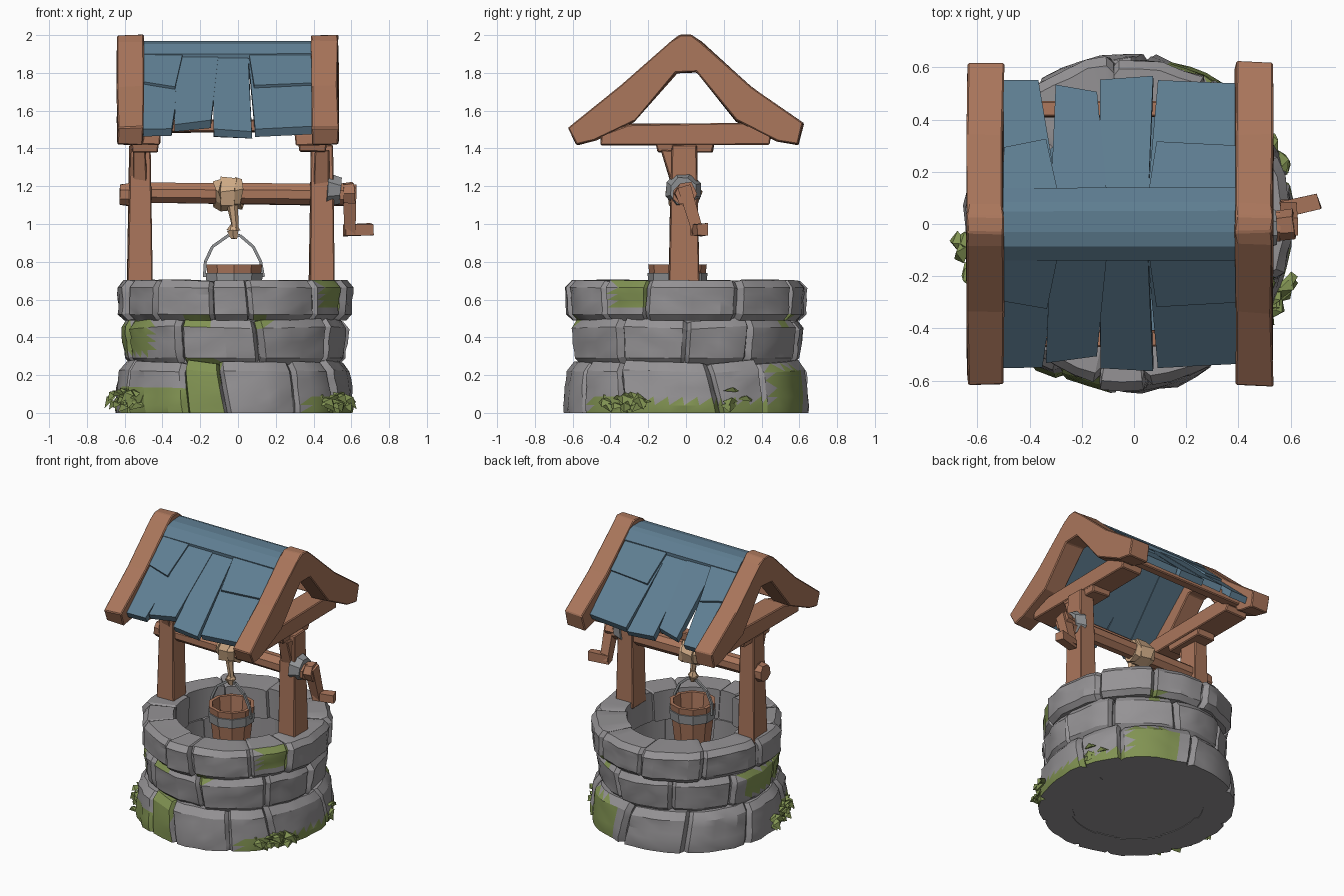
import bpy, bmesh, math, random
from mathutils import Vector, Matrix

random.seed(4)
if "Cube" in bpy.data.objects:
    bpy.data.objects.remove(bpy.data.objects["Cube"])


def material(name, *rgb):
    m = bpy.data.materials.new(name)
    m.use_nodes = True
    m.diffuse_color = (*rgb, 1)
    m.node_tree.nodes["Principled BSDF"].inputs["Base Color"].default_value = (*rgb, 1)
    return m


WOOD = material("warm_wood", 0.40, 0.18, 0.105)
SLATE = material("blue_boards", 0.115, 0.21, 0.29)
STONE = material("grey_stone", 0.30, 0.29, 0.30)
MOSS = material("moss_green", 0.22, 0.29, 0.085)
ROPE = material("tan_rope", 0.60, 0.39, 0.23)
METAL = material("dull_metal", 0.29, 0.30, 0.31)


def finish(name, bm, mats, bevel=0, jitter=0, smooth=0):
    for v in bm.verts:
        v.co += Vector([random.uniform(-jitter, jitter) for _ in range(3)])
    bmesh.ops.recalc_face_normals(bm, faces=bm.faces)
    me = bpy.data.meshes.new(name)
    bm.to_mesh(me)
    bm.free()
    ob = bpy.data.objects.new(name, me)
    bpy.context.collection.objects.link(ob)
    for m in mats:
        me.materials.append(m)
    if bevel:
        mod = ob.modifiers.new("worn_edges", "BEVEL")
        mod.width, mod.segments = bevel, 1
    if smooth:
        bpy.ops.object.select_all(action="DESELECT")
        ob.select_set(True)
        bpy.context.view_layer.objects.active = ob
        bpy.ops.object.shade_smooth_by_angle(angle=math.radians(smooth))


def loft(bm, rings, close=False):
    """Skin rings of points, capping the ends unless closed."""
    rows = [[bm.verts.new(p) for p in r] for r in rings]
    n = len(rows[0])
    pairs = list(zip(rows, rows[1:])) + ([(rows[-1], rows[0])] if close else [])
    for a, b in pairs:
        for i in range(n):
            j = (i + 1) % n
            bm.faces.new((a[i], a[j], b[j], b[i]))
    if not close:
        bm.faces.new(rows[0])
        bm.faces.new(rows[-1])


def prism(name, yz, x0, x1, mat, bevel=0.006, jitter=0.006):
    bm = bmesh.new()
    loft(bm, [[(x, y, z) for y, z in yz] for x in (x0, x1)])
    finish(name, bm, [mat], bevel, jitter)


def box(name, x, y, z, mat, top=1):
    cx, cy = sum(x) / 2, sum(y) / 2
    bm = bmesh.new()
    loft(bm, [[(cx + (a - cx) * s, cy + (b - cy) * s, h)
               for a, b in ((x[0], y[0]), (x[1], y[0]), (x[1], y[1]), (x[0], y[1]))]
              for h, s in ((z[0], 1), (z[1], top))])
    finish(name, bm, [mat], .006, .005)


def rod(name, points, radii, mat, sides=6, jitter=0.0):
    """Tapered rod along a chain of points."""
    bm = bmesh.new()
    for a, b, r, s in zip(points, points[1:], radii, radii[1:]):
        a, b = Vector(a), Vector(b)
        turn = (b - a).to_track_quat("Z", "Y").to_matrix().to_4x4()
        bmesh.ops.create_cone(bm, cap_ends=True, segments=sides, radius1=r, radius2=s,
                              depth=(b - a).length,
                              matrix=Matrix.Translation((a + b) / 2) @ turn
                              @ Matrix.Rotation(math.pi / sides, 4, "Z"))
    finish(name, bm, [mat], 0, jitter)


def around(r, degrees, z):
    """Point on the slightly oval wall; zero degrees is the front."""
    t = math.radians(degrees)
    return Vector((-.02 + .965 * r * math.sin(t), -r * math.cos(t), z))


def revolve(name, profile, mat, sides, centre):
    bm = bmesh.new()
    loft(bm, [[(centre[0] + r * math.sin(t), centre[1] - r * math.cos(t), z) for r, z in profile]
              for t in (math.tau * k / sides for k in range(sides))], close=True)
    bmesh.ops.remove_doubles(bm, verts=bm.verts, dist=1e-4)
    finish(name, bm, [mat])


# Moss patches: start angle, end angle, low z, high z
PATCHES = ((-75, -25, .004, .14), (-25, -7, .004, .3), (-108, -49, .31, .48), (49, 70, .55, .75),
           (-28, -13, .46, .52), (11, 18, .44, .52), (38, 62, .004, .09), (62, 136, .004, .06),
           (136, 165, .004, .24), (148, 157, .45, .52))


def stone_course(name, joints, z0, z1, r_low, r_high, inner, uneven):
    bm = bmesh.new()
    tilt = [random.uniform(-uneven, uneven) * 180 for _ in joints]
    for k, (a, b) in enumerate(zip(joints, joints[1:] + [joints[0] + 360])):
        grow, hole = random.uniform(-.014, .014), inner + random.uniform(-.02, .02)
        steps = max(2, round((b - a) / 8))
        stops = [0, .06] + [.06 + .88 * s / steps for s in range(1, steps)] + [.94, 1]
        slope = random.uniform(-uneven, uneven)
        rings = []
        for f in stops:
            end = f in (0, 1)
            dip = .03 if end else random.uniform(-.008, .008)
            top = z1 + slope * (f - .5) - (.008 if end else 0)
            low = z0 + (.008 if end and z0 else 0)
            pts = [(hole, 0), (r_low + grow - dip - (.03 if z0 else .008), 0)]
            for u in (.15, .32, .5, .66, .82):
                r = r_low + (r_high - r_low) * u + grow - dip
                pts.append((r + random.uniform(-.005, .005), u))
            pts += [(r_high + grow - dip - .035, 1), (hole, 1)]
            rings.append([around(r, a + (b - a) * f + (u - .5) * (
                tilt[k] * (1 - f) + tilt[(k + 1) % len(tilt)] * f), low + (top - low) * u)
                for r, u in pts])
        loft(bm, rings)
    bmesh.ops.triangulate(bm, faces=bm.faces)
    for face in bm.faces:
        c = face.calc_center_median()
        ang = math.degrees(math.atan2(c.x + .02, -c.y))
        if math.hypot(c.x, c.y) > .5 and any(
                (p <= ang <= q or p <= ang - 360 <= q) and lo <= c.z <= hi
                for p, q, lo, hi in PATCHES):
            face.material_index = 1
    finish(name, bm, [STONE, MOSS], smooth=22)


# Stone well wall
stone_course("lower_stones", [-25, -6, 32, 57, 104, 129, 175, 215, 255, 295],
             0, .27, .655, .625, .44, .035)
stone_course("middle_stones", [-30, 13, 56, 90, 123, 165, 205, 245, 285],
             .255, .495, .59, .615, .44, .035)
stone_course("rim_stones", [-44, -11, 7, 46, 70, 116, 150, 185, 225, 265, 290],
             .49, .702, .625, .635, .42, .012)
revolve("wall_core", [(0, .004), (.56, .004), (.535, .3), (.535, .6), (.45, .6), (.45, .03), (0, .03)],
        STONE, 24, (-.02, 0))
revolve("water", [(0, .22), (.46, .22), (.46, .24), (0, .24)], SLATE, 24, (-.02, 0))

# Leafy clumps drooping at the foot of the wall
bm = bmesh.new()
for centre, spread, count in ((-63, 17, 20), (58, 13, 15), (113, 7, 4), (-81, 5, 5)):
    for _ in range(count):
        t = centre + random.uniform(-spread, spread)
        base = around(random.uniform(.61, .645), t, random.uniform(.05, .13))
        out = (around(1, t, 0) - around(0, t, 0)).normalized()
        side = Vector((out.y, -out.x, 0))
        tip = base + out * random.uniform(.03, .075) + side * random.uniform(-.08, .08)
        tip.z = max(.004, base.z - random.uniform(.01, .09))
        mid = (base + tip) / 2
        rise = Vector((0, 0, .02)) + out * .025
        vs = [bm.verts.new(p) for p in (base, mid + side * .045, tip, mid - side * .045, mid + rise)]
        for i in range(4):
            bm.faces.new((vs[i], vs[(i + 1) % 4], vs[4]))
        bm.faces.new(vs[:4])
finish("leaf_clumps", bm, [MOSS])

# Timber frames: post, cap, tie beam, brace and rafter pair at each end
RAFTER = [(-.08, 1.97), (-.03, 2), (.03, 2), (.08, 1.97), (.34, 1.73), (.62, 1.53), (.595, 1.42),
          (.48, 1.44), (.27, 1.545), (.06, 1.8), (-.05, 1.8), (-.27, 1.545), (-.48, 1.44),
          (-.58, 1.42), (-.62, 1.51), (-.34, 1.73)]
for side, px, rx, tx in (("right", (-.585, -.455), (-.64, -.5), (-.58, -.415)),
                         ("left", (.375, .515), (.388, .53), (.305, .475))):
    box(side + "_post", px, (-.09, .07), (.66, 1.42), WOOD, top=.82)
    box(side + "_post_cap", (tx[0] + .02, tx[1] - .01), (-.15, .14), (1.38, 1.44), WOOD, top=1.1)
    prism(side + "_tie_beam", [(-.45, 1.42), (.44, 1.42), (.45, 1.47), (.36, 1.535), (-.3, 1.53),
                               (-.45, 1.475)], *tx, WOOD)
    prism(side + "_brace", [(-.13, 1.39), (-.05, 1.39), (-.03, 1.18), (-.075, 1.2)],
          px[0] + .03, px[1] - .03, WOOD)
    prism(side + "_rafters", RAFTER, *rx, WOOD)


# Roof boards running down the slope, with shorter boards laid over the outer ones
def board(name, top_x, low_x, y1, sign, lift=0.0, thick=.04, skew=0.0):
    bm = bmesh.new()
    rings = []
    for (xa, xb), y, d in ((top_x, .05 + 3 * lift, 0), (low_x, y1, skew)):
        rings.append([(x, sign * (yy - g * .5), 1.955 - .9 * (yy - .05) + lift - g)
                      for x, yy, g in ((xa, y + d, 0), (xb, y - d, 0),
                                       (xb, y - d, thick), (xa, y + d, thick))])
    loft(bm, rings)
    finish(name, bm, [SLATE], 0, .002)


for face, sign, a_edge, b_edge in (("front", -1, -.35, -.338), ("back", 1, -.365, -.30)):
    board(face + "_board_a", (-.5, -.28), (-.5, a_edge), .55, sign)
    board(face + "_board_b", (-.32, -.10), (b_edge, -.142), .52, sign, .006, skew=.012)
    board(face + "_board_c", (-.13, .052), (-.128, .074), .56, sign, skew=-.006)
    board(face + "_board_d", (.048, .39), (.092, .39), .545, sign, skew=.008)
    board(face + "_short_board_a", (-.5, -.29), (-.5, -.335), .31, sign, .02, .03, -.015)
    board(face + "_short_board_d", (.055, .39), (.085, .39), .31, sign, .02, .03, .008)
    box(face + "_purlin", (-.52, .40), (sign * .44 - .03, sign * .44 + .03), (1.485, 1.55), WOOD)
prism("ridge_cap", [(-.135, 1.87), (-.14, 1.9), (-.085, 1.955), (-.03, 1.967), (.05, 1.967),
                    (.085, 1.955), (.14, 1.9), (.135, 1.87), (0, 1.91)], -.5, .388, SLATE, 0, .002)

# Winding axle and crank
rod("axle", [(-.58, -.01, 1.165), (.56, -.01, 1.155)], [.056, .062], WOOD, 8, .003)
rod("axle_end", [(-.625, -.01, 1.155), (-.575, -.01, 1.155)], [.06, .064], WOOD, 8, .004)
rod("axle_collar", [(.475, -.015, 1.18), (.54, -.015, 1.175)], [.1, .075], METAL, 8, .006)
rod("axle_hub", [(.53, -.01, 1.16), (.615, 0, 1.165)], [.055, .062], WOOD, 6, .005)
rod("crank_arm", [(.592, -.01, 1.2), (.592, .065, .95)], [.05, .042], WOOD, 4)
rod("crank_handle", [(.565, .055, .968), (.708, .09, .972)], [.044, .042], WOOD, 4, .004)

# Rope coil, hanging strand and knot
rod("rope_coil", [(-.125, -.01, 1.16), (-.095, -.01, 1.16), (-.01, -.01, 1.16), (.022, -.01, 1.16)],
    [.07, .092, .09, .075], ROPE, 7, .012)
rod("rope_strand", [(-.03, -.055, 1.1), (-.015, -.05, .98)], [.028, .018], ROPE, 6, .003)
rod("rope_knot", [(-.025, -.045, 1.0), (-.025, -.045, .965), (-.02, -.045, .92)],
    [.016, .036, .016], ROPE, 6, .004)

# Bucket with band and bail
MID = (-.02, -.045)
revolve("bucket", [(0, .48), (.12, .48), (.155, .785), (.13, .785), (.105, .52), (0, .52)],
        WOOD, 10, MID)
revolve("bucket_band", [(.142, .675), (.153, .675), (.159, .74), (.147, .74)], METAL, 10, MID)
ARCH = [(-.158, .72), (-.153, .80), (-.115, .88), (-.03, .94), (.03, .94), (.1, .88), (.14, .80),
        (.155, .72)]
rod("bucket_bail", [(MID[0] + x, MID[1], z) for x, z in ARCH], [.011] * len(ARCH), METAL, 4)
